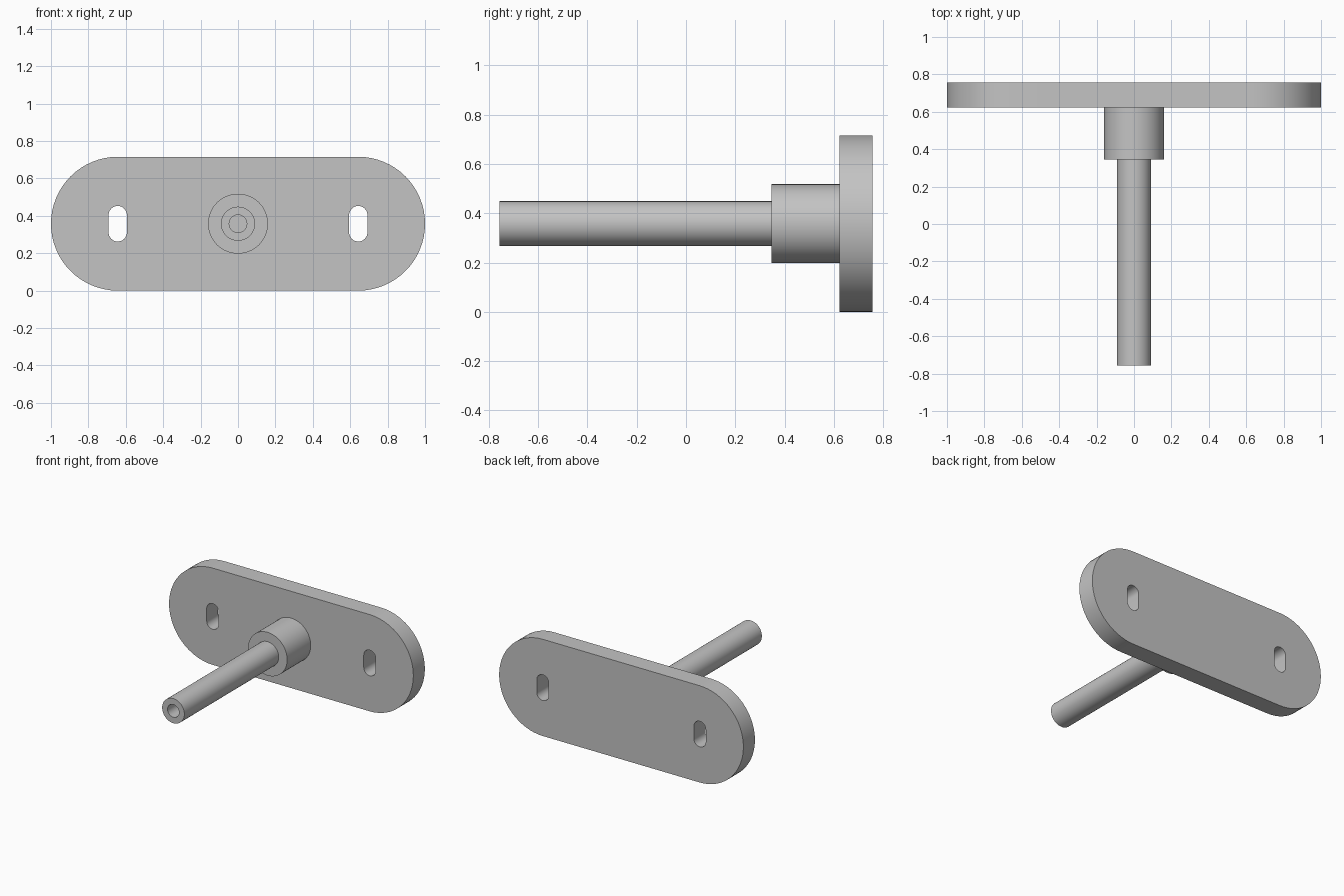
import bpy, bmesh
from math import pi, sin, cos, radians
from mathutils import Matrix, Vector

if "Cube" in bpy.data.objects:
    bpy.data.objects.remove(bpy.data.objects["Cube"])

MID_Z = 0.358       # height of the post axis and plate centre
SLOT_X = 0.643      # slots sit at the centres of the rounded ends
FRONT, BACK, PLATE_FRONT = -0.757, 0.757, 0.622

grey = bpy.data.materials.new("light_grey")
grey.use_nodes = True
grey.diffuse_color = (0.55, 0.55, 0.55, 1)
grey.node_tree.nodes["Principled BSDF"].inputs["Base Color"].default_value = (0.55, 0.55, 0.55, 1)


def finish(name, mesh):
    mesh.materials.clear()
    mesh.materials.append(grey)
    obj = bpy.data.objects.new(name, mesh)
    bpy.context.collection.objects.link(obj)
    bpy.ops.object.select_all(action="DESELECT")
    obj.select_set(True)
    bpy.context.view_layer.objects.active = obj
    bpy.ops.object.shade_smooth_by_angle(angle=radians(30))
    return obj


def stadium(cx, cy, radius, half_x, half_y, steps=32):
    """Outline of a rounded bar whose end arcs are offset by half_x or half_y."""
    start = -pi / 2 if half_x else 0
    points = []
    for side in (1, -1):
        for i in range(steps + 1):
            a = start + pi * i / steps
            points.append((cx + side * (half_x + radius * cos(a)) if half_x else cx + side * radius * cos(a),
                           cy + side * (half_y + radius * sin(a))))
    return points


def lathe(name, profile, segments=64):
    """Spin (radius, y) points around the post axis."""
    bm = bmesh.new()
    verts = [bm.verts.new((r, y, 0)) for r, y in profile]
    edges = [bm.edges.new(pair) for pair in zip(verts, verts[1:])]
    bmesh.ops.spin(bm, geom=verts + edges, cent=(0, 0, 0), axis=(0, 1, 0),
                   angle=2 * pi, steps=segments, use_duplicate=False)
    bmesh.ops.remove_doubles(bm, verts=bm.verts, dist=1e-5)
    bmesh.ops.recalc_face_normals(bm, faces=bm.faces)
    bmesh.ops.translate(bm, verts=bm.verts, vec=(0, 0, MID_Z))
    mesh = bpy.data.meshes.new(name)
    bm.to_mesh(mesh)
    bm.free()
    return finish(name, mesh)


# Mounting plate: filled rounded outline with two upright slots
curve = bpy.data.curves.new("plate_outline", "CURVE")
curve.dimensions = "2D"
curve.fill_mode = "BOTH"
curve.extrude = (BACK - PLATE_FRONT) / 2
outlines = [stadium(0, 0, MID_Z, 1 - MID_Z, 0)]
outlines += [stadium(x, 0, 0.049, 0, 0.046, 16) for x in (-SLOT_X, SLOT_X)]
for outline in outlines:
    spline = curve.splines.new("POLY")
    spline.points.add(len(outline) - 1)
    for point, (x, y) in zip(spline.points, outline):
        point.co = (x, y, 0, 1)
    spline.use_cyclic_u = True
helper = bpy.data.objects.new("plate_outline", curve)
bpy.context.collection.objects.link(helper)
bpy.context.view_layer.update()
evaluated = helper.evaluated_get(bpy.context.evaluated_depsgraph_get())
plate_mesh = bpy.data.meshes.new_from_object(evaluated)
bpy.data.objects.remove(helper)

# Stand the plate upright and weld its rims
bm = bmesh.new()
bm.from_mesh(plate_mesh)
bmesh.ops.remove_doubles(bm, verts=bm.verts, dist=1e-5)
bmesh.ops.recalc_face_normals(bm, faces=bm.faces)
place = Matrix.Translation(Vector((0, (BACK + PLATE_FRONT) / 2, MID_Z)))
bm.transform(place @ Matrix.Rotation(pi / 2, 4, "X"))
bm.to_mesh(plate_mesh)
bm.free()
finish("mounting_plate", plate_mesh)

# Hub collar against the plate
HUB_FRONT = 0.346
lathe("hub", [(0, HUB_FRONT), (0.16, HUB_FRONT), (0.16, PLATE_FRONT + 0.01), (0, PLATE_FRONT + 0.01)])

# Rod with a blind bore in its tip
lathe("rod", [(0, FRONT + 0.3), (0.047, FRONT + 0.3), (0.047, FRONT),
              (0.091, FRONT), (0.091, HUB_FRONT + 0.01), (0, HUB_FRONT + 0.01)])
